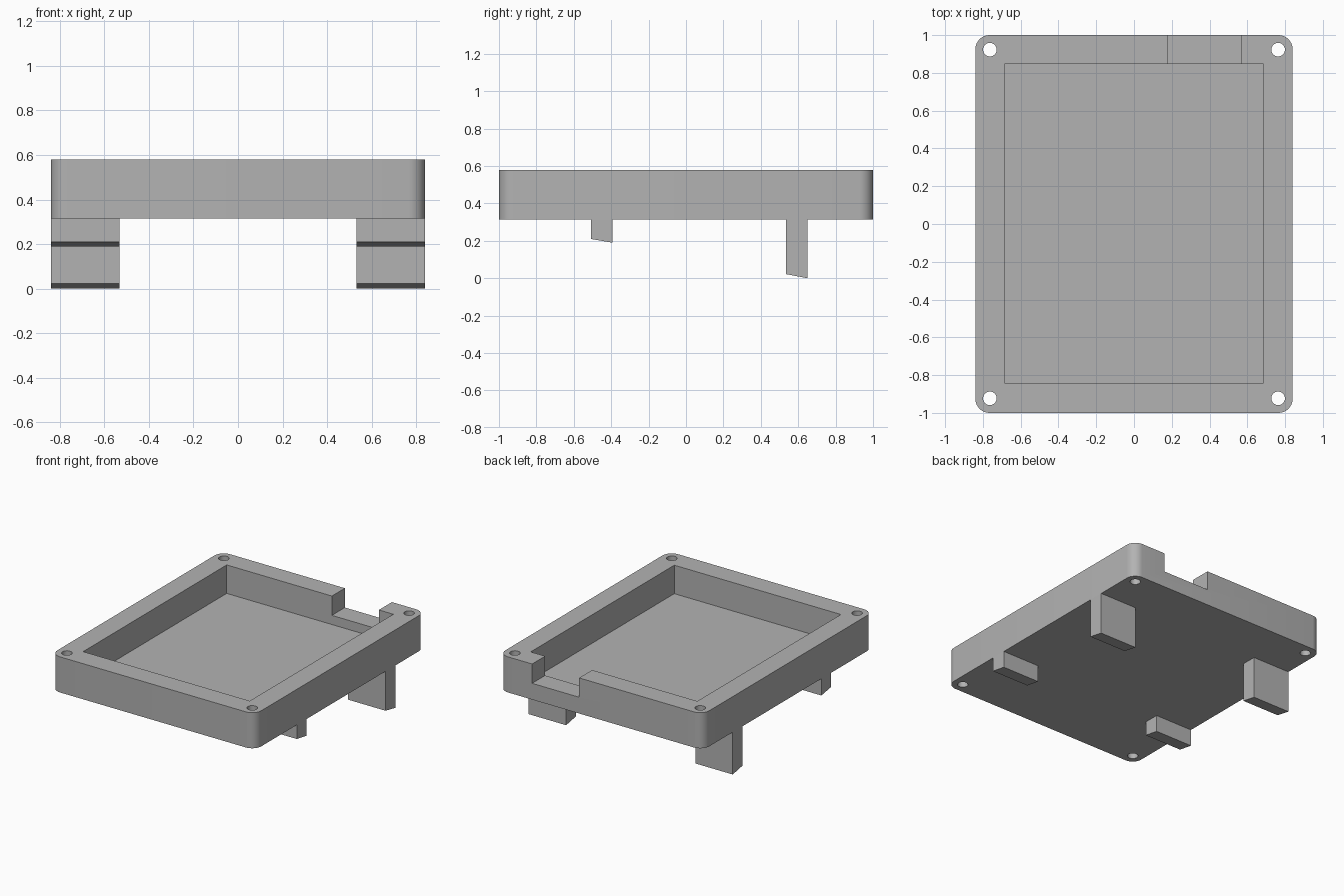
import bpy
import bmesh
from math import cos, sin, pi
from mathutils import Vector

if "Cube" in bpy.data.objects:
    bpy.data.objects.remove(bpy.data.objects["Cube"], do_unlink=True)

HALF_X, HALF_Y = 0.84, 1.0
BASE_Z, TOP_Z = 0.315, 0.58
FLOOR_Z, NOTCH_Z = 0.368, 0.436

grey = bpy.data.materials.new("plain_grey")
grey.use_nodes = True
colour = (0.45, 0.45, 0.45, 1)
grey.diffuse_color = colour
grey.node_tree.nodes["Principled BSDF"].inputs["Base Color"].default_value = colour


def prism(name, points, direction):
    """Extrude a closed outline of 3D points along a direction."""
    bm = bmesh.new()
    face = bm.faces.new([bm.verts.new(p) for p in points])
    result = bmesh.ops.extrude_face_region(bm, geom=[face])
    moved = [v for v in result["geom"] if isinstance(v, bmesh.types.BMVert)]
    bmesh.ops.translate(bm, verts=moved, vec=Vector(direction))
    bmesh.ops.recalc_face_normals(bm, faces=bm.faces)
    mesh = bpy.data.meshes.new(name)
    bm.to_mesh(mesh)
    bm.free()
    mesh.materials.append(grey)
    obj = bpy.data.objects.new(name, mesh)
    bpy.context.collection.objects.link(obj)
    return obj


def box(name, x0, x1, y0, y1, z0, z1):
    outline = [(x0, y0, z0), (x1, y0, z0), (x1, y1, z0), (x0, y1, z0)]
    return prism(name, outline, (0, 0, z1 - z0))


def arc(cx, cy, radius, start, sweep, steps, z):
    return [(cx + radius * cos(start + sweep * i / steps),
             cy + radius * sin(start + sweep * i / steps), z)
            for i in range(steps + 1)]


def cut(target, cutter):
    cutter.hide_render = True
    mod = target.modifiers.new("cut", 'BOOLEAN')
    mod.operation = 'DIFFERENCE'
    mod.solver = 'EXACT'
    mod.object = cutter
    bpy.context.view_layer.objects.active = target
    bpy.ops.object.modifier_apply(modifier=mod.name)
    bpy.data.objects.remove(cutter, do_unlink=True)


# Tray body with rounded vertical corners
radius = 0.075
corners = [(1, 1), (-1, 1), (-1, -1), (1, -1)]
outline = []
for i, (sx, sy) in enumerate(corners):
    outline += arc(sx * (HALF_X - radius), sy * (HALF_Y - radius),
                   radius, i * pi / 2, pi / 2, 8, BASE_Z)
tray = prism("tray_body", outline, (0, 0, TOP_Z - BASE_Z))

# Recess, cable notch in the back wall, and corner screw holes
cut(tray, box("recess_cutter", -0.686, 0.686, -0.842, 0.847, FLOOR_Z, TOP_Z + 0.1))
cut(tray, box("notch_cutter", 0.18, 0.567, 0.8, 1.1, NOTCH_Z, TOP_Z + 0.1))
for sx, sy in corners:
    ring = arc(sx * 0.763, sy * 0.923, 0.036, 0, 2 * pi, 32, BASE_Z - 0.1)[:-1]
    cut(tray, prism("hole_cutter", ring, (0, 0, 0.5)))

# Feet with sloping undersides, flush with the tray sides
feet = {"front": (-0.508, -0.392, 0.21, 0.19), "back": (0.535, 0.65, 0.022, 0.0)}
for place, (y0, y1, z0, z1) in feet.items():
    for side, x in (("right", -HALF_X), ("left", 0.532)):
        profile = [(x, y0, z0), (x, y1, z1), (x, y1, BASE_Z), (x, y0, BASE_Z)]
        prism(f"{place}_{side}_foot", profile, (HALF_X - 0.532, 0, 0))

# Smooth the rounded corners and holes only
bpy.ops.object.select_all(action='DESELECT')
tray.select_set(True)
bpy.context.view_layer.objects.active = tray
bpy.ops.object.shade_smooth_by_angle()
